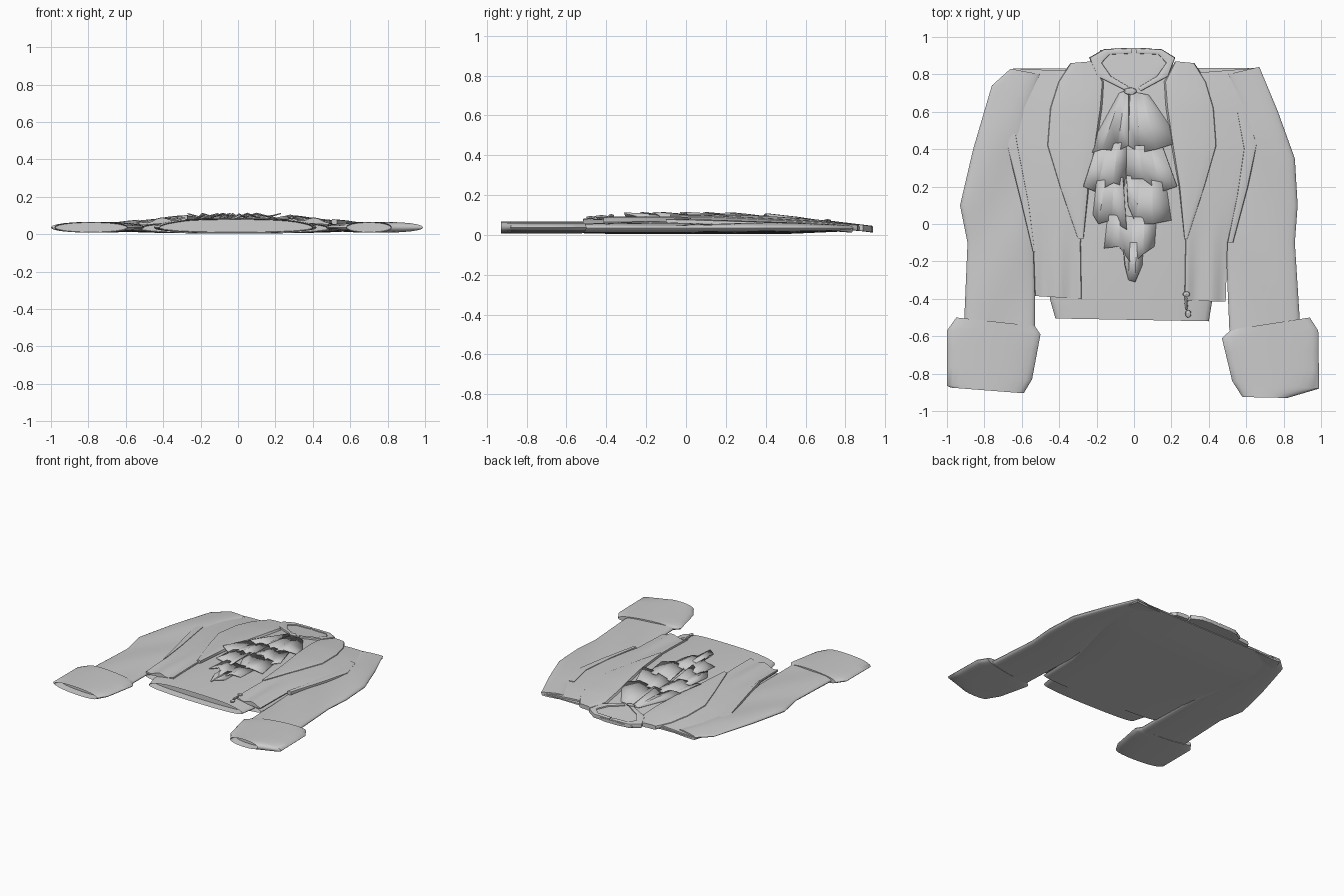
import bpy, bmesh, math
from mathutils import Vector

cube = bpy.data.objects.get("Cube")
if cube:
    bpy.data.objects.remove(cube)

cloth = bpy.data.materials.new("pale_grey_cloth")
cloth.use_nodes = True
cloth.diffuse_color = (0.6, 0.6, 0.6, 1)
cloth.node_tree.nodes["Principled BSDF"].inputs["Base Color"].default_value = (0.6, 0.6, 0.6, 1)


def lerp_table(table, t):
    if t <= table[0][0]:
        return table[0][1]
    for (a, p), (b, q) in zip(table, table[1:]):
        if t <= b:
            return p + (q - p) * (t - a) / (b - a)
    return table[-1][1]


LENGTH = [(-.55, .082), (-.2, .09), (.15, .09), (.4, .083), (.65, .066), (.85, .042), (.95, .03)]
WIDTH = [(0, 1), (.28, 1), (.45, .86), (.6, .7), (.8, .58), (1, .5)]


def surf(x, y):
    """Height of the garment's upper surface."""
    return lerp_table(LENGTH, y) * lerp_table(WIDTH, abs(x))


def finish(name, bm, angle=40):
    bmesh.ops.remove_doubles(bm, verts=bm.verts, dist=0.0004)
    bmesh.ops.recalc_face_normals(bm, faces=bm.faces)
    mesh = bpy.data.meshes.new(name)
    bm.to_mesh(mesh)
    bm.free()
    mesh.materials.append(cloth)
    ob = bpy.data.objects.new(name, mesh)
    bpy.context.collection.objects.link(ob)
    bpy.ops.object.select_all(action='DESELECT')
    ob.select_set(True)
    bpy.context.view_layer.objects.active = ob
    bpy.ops.object.shade_smooth_by_angle(angle=math.radians(angle))
    return ob


def refine(pts, n):
    out = []
    for a, b in zip(pts, pts[1:]):
        out += [Vector(a).lerp(Vector(b), i / n) for i in range(n)]
    return out + [Vector(pts[-1])]


def pillow(name, left, right, top, bottom, edge, power=2.5, nu=14, nv=3, hollow=False):
    """Closed flat tube between two edge lines."""
    bm = bmesh.new()
    upper, lower = [], []
    for a, b in zip(refine(left, nv), refine(right, nv)):
        up, lo = [], []
        for i in range(nu + 1):
            s = -math.cos(math.pi * i / nu)
            p = a.lerp(b, (s + 1) / 2)
            h = max(0, 1 - abs(s) ** power) ** (1 / power)
            e = edge(p.x, p.y)
            up.append(bm.verts.new((p.x, p.y, e + (top(p.x, p.y) - e) * h)))
            lo.append(bm.verts.new((p.x, p.y, e + (bottom(p.x, p.y) - e) * h)))
        upper.append(up)
        lower.append(lo)
    for grid in (upper, lower):
        for r, s in zip(grid, grid[1:]):
            for i in range(nu):
                bm.faces.new((r[i], r[i + 1], s[i + 1], s[i]))
    for k in (0, -1):
        if k == 0 and hollow:
            # Open end: turn the hem inward
            u, l = upper[0], lower[0]
            away = Vector((0, .06, 0))
            inner = []
            for row, sign in ((u, -1), (l, 1)):
                inner.append([bm.verts.new(v.co + away + Vector((0, 0, sign * .004))) for v in row])
            for row, deep in zip((u, l), inner):
                for i in range(nu):
                    bm.faces.new((row[i], row[i + 1], deep[i + 1], deep[i]))
            u, l = inner
        else:
            u, l = upper[k], lower[k]
        for i in range(nu):
            bm.faces.new((u[i], u[i + 1], l[i + 1], l[i]))
    return finish(name, bm)


def drape(name, left, right, lift, fold=lambda x, y: 0, **kw):
    """Thin cloth layer lying on the garment."""
    return pillow(name, left, right, lambda x, y: surf(x, y) + lift + fold(x, y),
                  lambda x, y: surf(x, y) - .02, lambda x, y: surf(x, y) - .006, power=5, **kw)


def flip(pts, k=-1):
    return [(x * k, y) for x, y in pts]


# Torso shell and shirt
side_r = [(-.53, -.385), (-.54, -.1), (-.58, .1), (-.63, .3), (-.7, .5), (-.72, .7), (-.66, .83)]
side_l = [(.49, -.415), (.5, -.1), (.55, .1), (.6, .25), (.66, .45), (.69, .65), (.67, .835)]


def under(x, y):
    return .004 + .018 * max(0, (y - .5) / .4)


pillow("jacket_back", side_r, side_l, lambda x, y: surf(x, y) - .008, under,
       lambda x, y: .03, nu=20, hollow=True)
pillow("shirt", [(-.42, -.505), (-.45, -.4), (-.4, 0), (-.35, .5), (-.24, .8)],
       [(.4, -.52), (.42, -.4), (.4, 0), (.35, .5), (.22, .8)],
       lambda x, y: surf(x, y) - .001, lambda x, y: under(x, y) + .004, lambda x, y: .035,
       nu=18, hollow=True)


# Front panels, with folds deepening toward the hem
def hem_fold(x, y):
    deep = max(0, min(1, (.05 - y) / .4))
    return .011 * deep * math.cos((abs(x) - .41) * 42) - .003 * deep


front_r = [(-.28, -.4), (-.285, -.1), (-.26, .1), (-.24, .3), (-.23, .5), (-.24, .7), (-.35, .82)]
front_l = [(.27, -.41), (.275, -.1), (.26, .1), (.24, .3), (.23, .5), (.24, .7), (.35, .81)]
drape("front_panel_right", side_r, front_r, .004, hem_fold)
drape("front_panel_left", front_l, side_l, .004, hem_fold)

# Lapels
lapel_out = [(-.3, -.08), (-.4, .2), (-.47, .42), (-.455, .62), (-.41, .76), (-.34, .86)]
lapel_in = [(-.27, -.08), (-.24, .2), (-.2, .42), (-.17, .62), (-.16, .76), (-.22, .87)]
drape("lapel_right", lapel_out, lapel_in, .012, nu=8)
drape("lapel_left", flip(lapel_in), flip(lapel_out, -.95), .012, nu=8)


# Sleeves with soft diagonal wrinkles
def sleeve_top(x, y):
    return .058 + .004 * math.sin(9 * y + 14 * abs(x)) - .012 * max(0, (y - .5) / .35)


sleeves = {
    "right": ([(-.91, -.57), (-.89, -.1), (-.93, .1), (-.86, .4), (-.76, .74), (-.66, .83)],
              [(-.53, -.57), (-.53, -.1), (-.53, .1), (-.58, .35), (-.56, .6), (-.5, .8)]),
    "left": ([(.51, -.57), (.49, -.1), (.5, .1), (.55, .35), (.57, .6), (.5, .8)],
             [(.89, -.57), (.86, -.1), (.875, .1), (.86, .35), (.77, .6), (.67, .84)])}
for side, (a, b) in sleeves.items():
    pillow("sleeve_" + side, a, b, sleeve_top, lambda x, y: .01 + .012 * max(0, y),
           lambda x, y: .035, nv=4)

# Wide turned-back cuffs
cuffs = {
    "right": ([(-.98, -.875), (-1, -.865), (-1, -.57), (-.95, -.5)],
              [(-.59, -.905), (-.545, -.83), (-.5, -.59), (-.53, -.545)]),
    "left": ([(.58, -.925), (.525, -.84), (.47, -.61), (.52, -.565)],
             [(.82, -.93), (.99, -.88), (.985, -.57), (.94, -.5)])}
for side, (a, b) in cuffs.items():
    pillow("cuff_" + side, a, b, lambda x, y: .066, lambda x, y: .008,
           lambda x, y: .036, power=2.2, nu=12, hollow=True)

# Shoulder creases: narrow raised folds beside the armholes
drape("armhole_fold_right", [(-.72, .66), (-.68, .42), (-.6, .1), (-.54, -.15)],
      [(-.66, .66), (-.62, .42), (-.56, .1), (-.53, -.15)], .008, nu=6)
drape("armhole_fold_left", [(.55, .6), (.585, .4), (.55, .15), (.5, -.1)],
      [(.6, .6), (.66, .43), (.61, .2), (.53, -.1)], .009, nu=6)

# Neck and collar
drape("neck_back", [(-.06, .72), (-.15, .78), (-.22, .86), (-.18, .93), (-.1, .94)],
      [(.03, .72), (.13, .78), (.2, .86), (.16, .925), (.08, .94)], .004, nu=10)
collar_out = [(-.01, .94), (-.16, .935), (-.24, .89), (-.2, .79), (-.04, .71)]
collar_in = [(-.01, .91), (-.13, .905), (-.17, .86), (-.12, .79), (-.02, .73)]
drape("collar_right", collar_out, collar_in, .014, nu=6)
drape("collar_left", flip(collar_in), flip(collar_out, -.92), .014, nu=6)


# Pleated neck frill in overlapping tiers
def frill(name, start, end, hem, phase):
    bm = bmesh.new()
    n = len(hem) - 1
    rows = []
    for t, depth in ((0, .25), (.55, .7), (1, 1)):
        row = []
        for i, h in enumerate(hem):
            p = Vector(start).lerp(Vector(end), i / n).lerp(Vector(h), t)
            pleat = .02 * depth if (i + phase) % 2 else -.006 * depth
            row.append(bm.verts.new((p.x, p.y, surf(p.x, p.y) + .005 + pleat)))
        rows.append(row)
    for r, s in zip(rows, rows[1:]):
        for i in range(n):
            bm.faces.new((r[i], r[i + 1], s[i + 1], s[i]))
    ob = finish(name, bm, 12)
    thick = ob.modifiers.new("thickness", 'SOLIDIFY')
    thick.thickness = .006


frill("frill_top_right", (-.08, .7), (-.03, .72), [(-.26, .37), (-.17, .4), (-.09, .39), (-.03, .42)], 0)
frill("frill_top_left", (-.02, .71), (.08, .69), [(-.03, .42), (.03, .38), (.12, .4), (.25, .44)], 1)
frill("frill_upper_right", (-.2, .42), (-.03, .44), [(-.27, .2), (-.2, .17), (-.11, .22), (-.05, .2)], 1)
frill("frill_upper_left", (-.04, .42), (.15, .42), [(-.04, .24), (.05, .24), (.14, .17), (.23, .2)], 0)
frill("frill_middle_right", (-.2, .23), (-.06, .25), [(-.22, .05), (-.19, 0), (-.12, .02), (-.04, -.03)], 0)
frill("frill_middle_left", (-.04, .26), (.17, .22), [(-.03, .1), (.01, 0), (.1, 0), (.2, .02)], 1)
frill("frill_lower", (-.14, .05), (.12, .03),
      [(-.16, -.13), (-.08, -.12), (-.01, -.22), (.05, -.16), (.11, -.12)], 0)
frill("frill_tip", (-.06, -.1), (.05, -.1), [(-.045, -.22), (-.03, -.3), (.005, -.31), (.045, -.22)], 1)


# Knot and hanging pull
def bead(name, x, y, sx, sy, lift):
    bm = bmesh.new()
    bmesh.ops.create_icosphere(bm, subdivisions=1, radius=1)
    for v in bm.verts:
        v.co = Vector((x + v.co.x * sx, y + v.co.y * sy, surf(x, y) + lift + v.co.z * .009))
    finish(name, bm, 20)


bead("knot", -.02, .71, .04, .022, .012)
bead("pull_ring", .28, -.375, .022, .016, .01)
bead("pull_link", .28, -.425, .01, .04, .006)
bead("pull_end", .29, -.48, .018, .024, .004)
